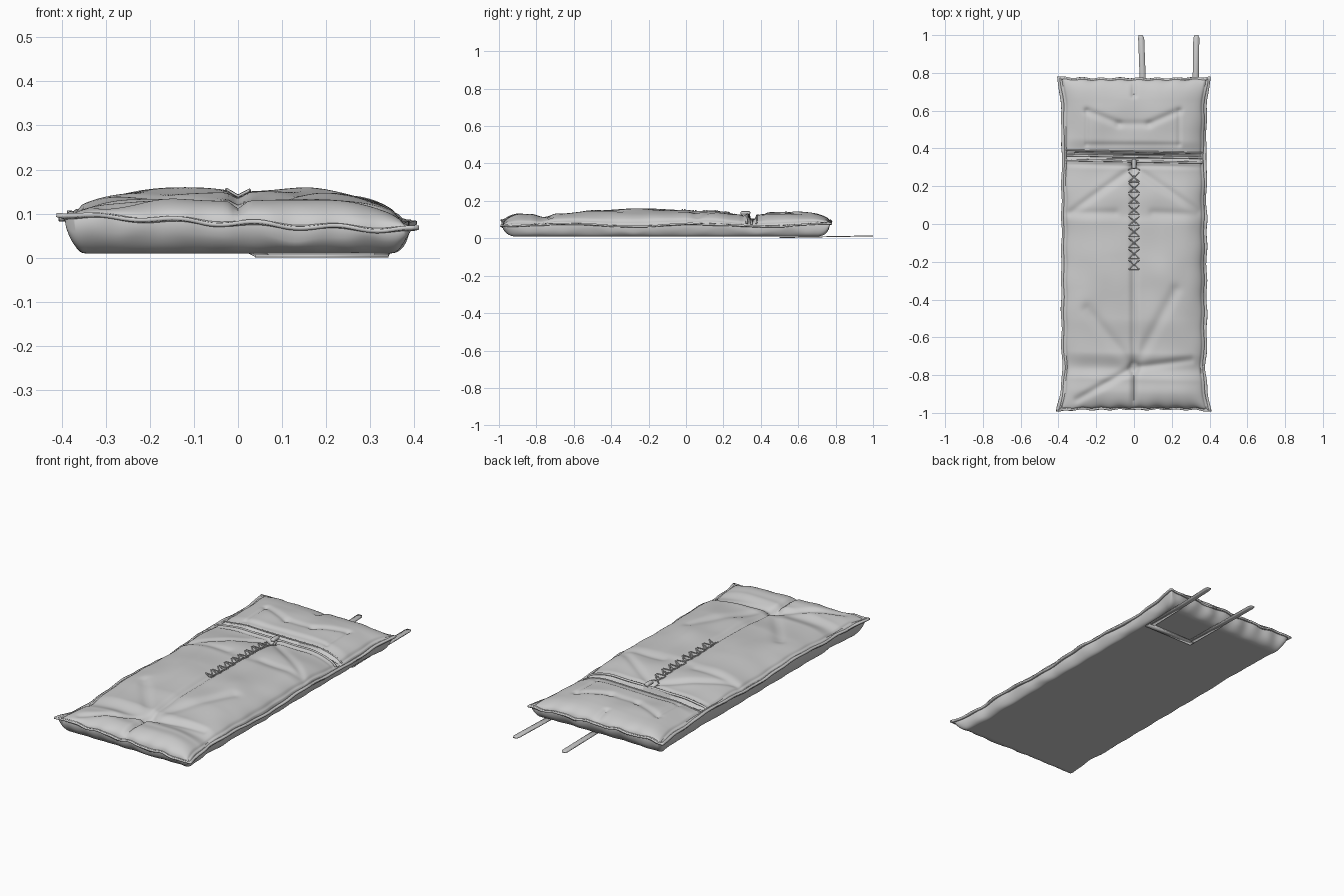
import bpy, bmesh, math
from mathutils import Vector, noise

if "Cube" in bpy.data.objects:
    bpy.data.objects.remove(bpy.data.objects["Cube"])

YC, HL = -0.105, 0.87          # centre and half length of the bag
PROFILE = [(-1, .132), (-.9, .134), (-.83, .128), (-.765, .112), (-.68, .134), (-.5, .146), (-.25, .155),
           (0, .15), (.05, .144), (.12, .146), (.29, .128), (.312, .12), (.322, .128), (.338, .126), (.346, .096),
           (.368, .096), (.378, .122), (.45, .136), (.6, .14), (.7, .136), (1, .12)]
# start x, y, end x, y, depth, width
CREASES = [(0, -1, 0, -.77, .018, .014), (0, -.76, 0, .31, .014, .016), (0, .68, 0, .8, .012, .012),
           (0, -.76, -.3, -.93, .012, .02), (0, -.76, .3, -.72, .010, .02),
           (0, -.76, -.25, -.45, .009, .03), (0, -.76, .22, -.35, .009, .03),
           (0, .30, -.34, .06, .010, .02), (0, .30, .34, .07, .009, .02),
           (-.37, .06, -.1, .06, .006, .02), (.37, .05, .1, .06, .006, .02),
           (-.25, .42, -.25, .6, .006, .010), (.24, .42, .24, .6, .006, .010),
           (-.25, .42, .24, .42, .004, .010), (-.25, .6, -.08, .53, .009, .018),
           (.24, .6, .08, .53, .009, .018), (-.08, .53, .08, .53, .006, .018)]


def bell(d, w):
    return math.exp(-(d / w) ** 2)


def profile(y):
    for (a, za), (b, zb) in zip(PROFILE, PROFILE[1:]):
        if y <= b:
            t = (y - a) / (b - a)
            return za + (zb - za) * t * t * (3 - 2 * t)
    return PROFILE[-1][1]


def crease(x, y):
    s = 0
    for ax, ay, bx, by, dep, w in CREASES:
        dx, dy = bx - ax, by - ay
        t = max(0, min(1, ((x - ax) * dx + (y - ay) * dy) / (dx * dx + dy * dy)))
        s += dep * bell(math.hypot(x - ax - t * dx, y - ay - t * dy), w)
    return min(s, .03)


def rim(e, r):
    return math.sqrt(max(0, 1 - (1 - min(e / r, 1)) ** 2))


def plan(u, v):
    y = YC + HL * v
    corner = max(0, (abs(v) - .78) / .22) ** 2
    w = .372 + .022 * corner - .008 * bell(y + .77, .05) - .006 * bell(y - .37, .05) + .002 * math.sin(37 * y)
    y += v * .008 * abs(u) ** 6 * corner + .003 * math.sin(25 * u) * abs(v) ** 20
    seam = .082 - .012 * u + .007 * math.sin(9 * y + u) + .004 * math.sin(14 * u) * abs(v) ** 8
    return w * u, y, seam


def top(u, v):
    x, y, s = plan(u, v)
    k = rim((1 - abs(u)) * .38, .22) * rim((1 - abs(v)) * HL, .11)
    n = noise.noise(Vector((x * 7, y * 6, .3))) * .008
    h = profile(y + .02 * x) + n - crease(x, y)
    # stitched line just inside the long edges
    groove = .006 * bell((1 - abs(u)) * .38 - .012, .005)
    return Vector((x, y, s + (h - s) * k - groove))


def bottom(u, v):
    x, y, s = plan(u, v)
    k = rim((1 - abs(u)) * .38, .035) * rim((1 - abs(v)) * HL, .065)
    n = noise.noise(Vector((x * 12, y * 10, 5))) * .02
    return Vector((x, y, s - (s - .01) * k + n * k * (1 - k) * 3))


def obj(name, verts, faces, solid=0, angle=45):
    me = bpy.data.meshes.new(name)
    me.from_pydata([tuple(p) for p in verts], [], faces)
    bm = bmesh.new()
    bm.from_mesh(me)
    bmesh.ops.remove_doubles(bm, verts=bm.verts, dist=1e-5)
    bmesh.ops.recalc_face_normals(bm, faces=bm.faces)
    bm.to_mesh(me)
    bm.free()
    o = bpy.data.objects.new(name, me)
    bpy.context.collection.objects.link(o)
    if solid:
        m = o.modifiers.new("thickness", 'SOLIDIFY')
        m.thickness, m.offset = solid, 0
    bpy.ops.object.select_all(action='DESELECT')
    o.select_set(True)
    bpy.context.view_layer.objects.active = o
    bpy.ops.object.shade_smooth_by_angle(angle=math.radians(angle))
    return o


def tube(name, paths, r, cyclic=False):
    cu = bpy.data.curves.new(name, 'CURVE')
    cu.dimensions, cu.bevel_depth, cu.bevel_resolution, cu.use_fill_caps = '3D', r, 2, True
    for path in paths:
        sp = cu.splines.new('POLY')
        sp.points.add(len(path) - 1)
        sp.use_cyclic_u = cyclic
        for p, c in zip(sp.points, path):
            p.co = (*c, 1)
    o = bpy.data.objects.new(name, cu)
    bpy.context.collection.objects.link(o)


def on_top(x, y, lift=0):
    v = (y - YC) / HL
    return top(x / plan(1, v)[0], v) + Vector((0, 0, lift))


# padded body: cover and underside joined at the side seam
NU, NV = 90, 200
us = [math.sin(math.pi * (i / NU - .5)) * .6 + (2 * i / NU - 1) * .4 for i in range(NU + 1)]
vs = [math.sin(math.pi * (j / NV - .5)) * .3 + (2 * j / NV - 1) * .7 for j in range(NV + 1)]
verts, faces = [], []
for f in (top, bottom):
    base = len(verts)
    lift = .006 if f is top else 0
    for v in vs:
        for u in us:
            verts.append(f(u, v) if max(abs(u), abs(v)) < .9999 else Vector(plan(u, v)))
    for j in range(NV):
        for i in range(NU):
            a = base + j * (NU + 1) + i
            faces.append((a, a + 1, a + NU + 2, a + NU + 1))
obj("sleeping_bag_body", verts, faces, angle=60)

# ruffled seam flange and piping around the outline
loop = [(u, -1) for u in us] + [(1, v) for v in vs[1:]] + [(u, 1) for u in us[-2::-1]] + [(-1, v) for v in vs[-2:0:-1]]
inner, outer = [], []
for u, v in loop:
    p = Vector(plan(u, v))
    ox = u * .013 if abs(u) > .999 else 0
    oy = v * .008 if abs(v) > .999 else 0
    ruffle = .006 * noise.noise(Vector((p.x * 9, p.y * 9, 2)))
    inner.append(p - Vector((ox, oy, 0)) * .3)
    outer.append(p + Vector((ox * (1 + 60 * ruffle), oy * (1 + 60 * ruffle), ruffle)))
n = len(loop)
obj("seam_flange", inner + outer, [(i, (i + 1) % n, n + (i + 1) % n, n + i) for i in range(n)], .009)
tube("seam_piping", [inner], .006, True)

# hem cords along the opening
for name, y0, r in (("cover_hem", .332, .006), ("pillow_hem", .384, .004), ("inner_hem", .357, .006)):
    tube(name, [[on_top(x / 100, y0 - .02 * x / 100) for x in range(-36, 37)]], r)

# crossed lacing
laces = []
for k in range(9):
    y = -.24 + k * .058
    for s in (-1, 1):
        laces.append([on_top(s * .027 * t, y + .024 + .024 * t, .004) for t in (-1, -.5, 0, .5, 1)])
    laces.append([on_top(t * .026, y, .003) for t in (-1, -.5, 0, .5, 1)])
tube("lacing", laces, .003)

# cord toggle with loose ends
c = on_top(0, .318)
c.z = .136
bpy.ops.mesh.primitive_cube_add(size=1, location=c)
toggle = bpy.context.object
toggle.name = "cord_toggle"
toggle.scale = (.024, .052, .018)
bpy.ops.object.transform_apply(location=False, rotation=False)
bev = toggle.modifiers.new("round", 'BEVEL')
bev.width, bev.segments = .007, 3
bpy.ops.object.shade_smooth_by_angle()
tube("toggle_cord", [[on_top(s * x, y, .004) for x, y in ((.005, .34), (.008, .30), (.03, .285), (.05, .27))][:3]
                     for s in (-1, 1)], .003)

# carry straps running out from below the head end
path_l = [(.035, 1.0), (.038, .985), (.045, .8), (.055, .515)]
path_r = [(.33, 1.0), (.33, .985), (.327, .8), (.325, .515)]
for name, path in (("strap_left", path_l), ("strap_right", path_r)):
    sv = []
    for i, (x, y) in enumerate(path):
        hw = .010 if i == 0 else .016
        z = .004 + .009 * (y - .5) / .5
        sv += [(x - hw, y, z), (x + hw, y, z)]
    obj(name, sv, [(2 * i, 2 * i + 1, 2 * i + 3, 2 * i + 2) for i in range(3)], .005, 30)
obj("strap_crosspiece", [(.039, .5, .004), (.341, .5, .004), (.341, .532, .004), (.039, .532, .004)],
    [(0, 1, 2, 3)], .007, 30)
